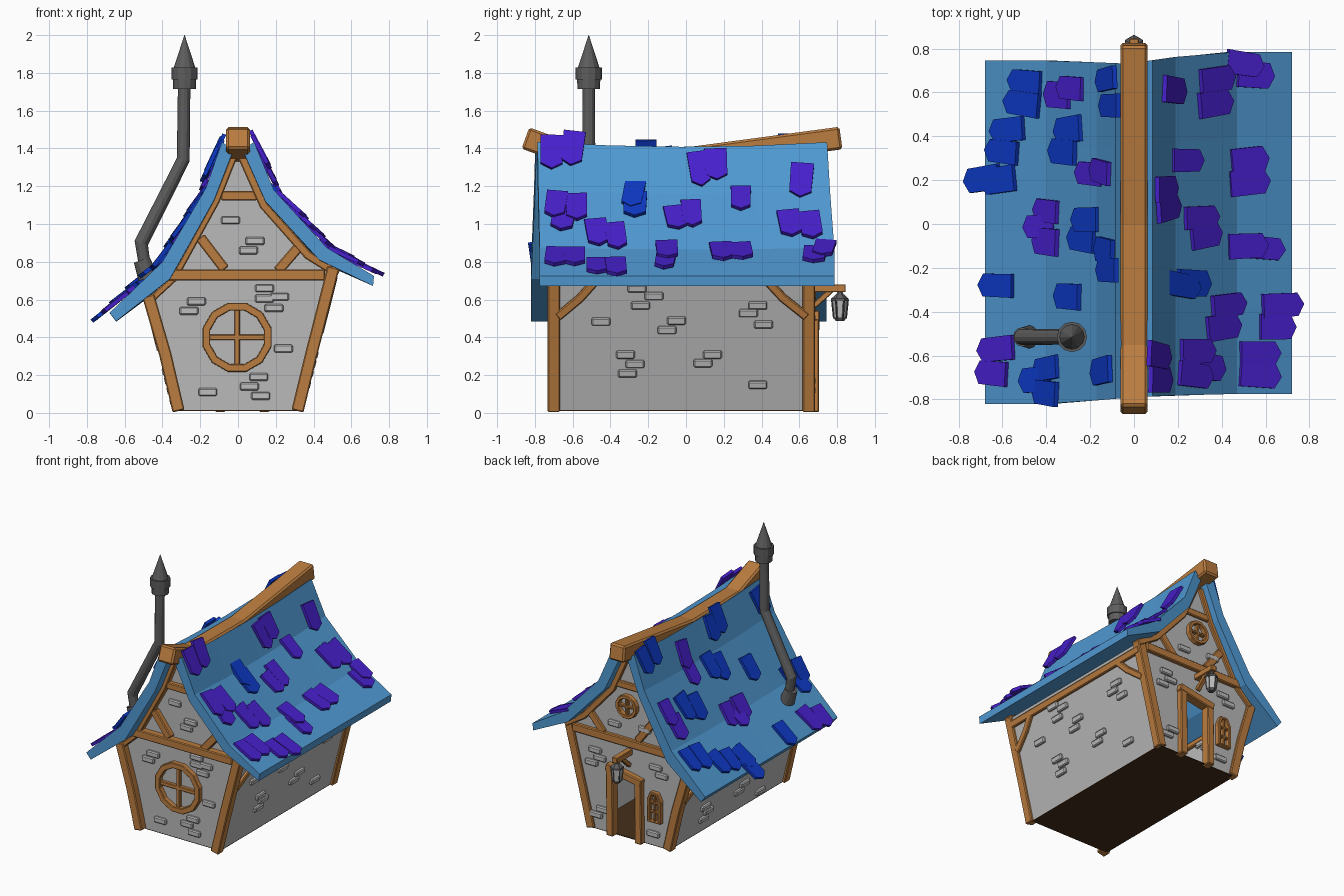
import bpy, bmesh, math, random
from mathutils import Vector, Matrix

if "Cube" in bpy.data.objects:
    bpy.data.objects.remove(bpy.data.objects["Cube"])
random.seed(4)

def mat(name, *c):
    m = bpy.data.materials.new(name)
    m.diffuse_color = (*c, 1)
    m.use_nodes = True
    m.node_tree.nodes["Principled BSDF"].inputs["Base Color"].default_value = m.diffuse_color
    return m

ROOF = mat("roof blue", .08, .32, .65)
PURPLE = mat("tile purple", .062, .014, .60)
BLUE = mat("tile blue", .004, .04, .55)
WOOD = mat("wood", .50, .205, .05)
WALL = mat("plaster grey", .49, .49, .49)
BRICK = mat("brick grey", .52, .52, .52)
IRON = mat("iron grey", .11, .11, .11)
FLOOR = mat("floor brown", .06, .028, .010)

def finish(name, bm, m, bevel=0):
    bmesh.ops.recalc_face_normals(bm, faces=bm.faces)
    me = bpy.data.meshes.new(name)
    bm.to_mesh(me)
    bm.free()
    me.materials.append(m)
    ob = bpy.data.objects.new(name, me)
    bpy.context.collection.objects.link(ob)
    if bevel:
        b = ob.modifiers.new("bevel", 'BEVEL')
        b.width, b.segments = bevel, 1
    return ob

def loft(bm, rings, closed=False):
    rs = [[bm.verts.new(p) for p in r] for r in rings]
    k = len(rs[0])
    for a, b in zip(rs, rs[1:] + rs[:1] if closed else rs[1:]):
        for i in range(k):
            bm.faces.new((a[i], a[(i + 1) % k], b[(i + 1) % k], b[i]))
    if not closed:
        bm.faces.new(rs[0])
        bm.faces.new(rs[-1])

def sweep(bm, pts, n, w, d, closed=False):
    """Rectangular timber along a path; n is the direction of its depth d."""
    pts, n, k, rings = [Vector(p) for p in pts], Vector(n).normalized(), len(pts), []
    for i, p in enumerate(pts):
        a = pts[i - 1] if closed or i else p
        b = pts[(i + 1) % k] if closed or i < k - 1 else p
        s, m = (b - a).normalized().cross(n) * w / 2, n * d / 2
        rings.append([p + s + m, p - s + m, p - s - m, p + s - m])
    loft(bm, rings, closed)

def round_path(x, y, z, r, n=12):
    return [(x + r * math.cos(2 * math.pi * (i + .5) / n), y, z + r * math.sin(2 * math.pi * (i + .5) / n)) for i in range(n)]

def pipe(bm, path, n=12):
    """Round sections through (point, radius) pairs."""
    ps, rings = [Vector(p) for p, r in path], []
    for i, (p, r) in enumerate(path):
        t = (ps[min(i + 1, len(ps) - 1)] - ps[max(i - 1, 0)]).normalized()
        u = Vector((0, 1, 0))
        v = t.cross(u)
        rings.append([ps[i] + r * (u * math.cos(a) + v * math.sin(a)) for a in [2 * math.pi * j / n for j in range(n)]])
    loft(bm, rings)

def wall_x(z):
    return .33 + .252 * (z - .015)

# Walls: open-topped shell, back wall notched for the doorway
YF, YB = -.68, .665
prof = [(.33, .015), (wall_x(.75), .75), (.40, .83), (.19, 1.07), (0, 1.4),
        (-.13, 1.12), (-.37, .70), (wall_x(.6) * -1, .6), (-.33, .015)]
door = [(-.07, .015), (-.07, .44), (.12, .48), (.12, .015)]
bm = bmesh.new()
bm.faces.new([bm.verts.new((x, YF, z)) for x, z in prof])
bm.faces.new([bm.verts.new((x, YB, z)) for x, z in prof + door])
for a, b in ((prof[0], prof[1]), (prof[-1], prof[-2])):
    bm.faces.new([bm.verts.new((p[0], y, p[1])) for p, y in ((a, YF), (b, YF), (b, YB), (a, YB))])
finish("walls", bm, WALL)

# Floor
bm = bmesh.new()
loft(bm, [[(x, y, z) for x, y in ((-.33, YF), (.33, YF), (.33, YB), (-.33, YB))] for z in (.01, .016)])
finish("floor", bm, FLOOR)

# Roof slopes: curved slabs, the left one reaching lower
def sag(x, y):
    return .03 * max(0, 1 - (y / .78) ** 2) * max(0, 1 - abs(x) / .7)

UP = {-1: [(-.085, 1.435), (-.17, 1.19), (-.40, .80), (-.68, .53)],
      1: [(.085, 1.435), (.19, 1.18), (.47, .875), (.72, .725)]}
LOW = {-1: [(-.025, 1.39), (-.125, 1.13), (-.36, .71), (-.645, .485)],
       1: [(.025, 1.39), (.145, 1.12), (.43, .81), (.715, .672)]}
ENDS = {-1: (-.79, .73, -.82, .745), 1: (-.79, .735, -.775, .785)}
for s, name in ((-1, "roof_left"), (1, "roof_right")):
    bm = bmesh.new()
    r0, r1, e0, e1 = ENDS[s]
    rings = []
    for f in (0, .25, .5, .75, 1):
        ring = []
        for x, z in UP[s] + LOW[s][::-1]:
            k = min(1, abs(x) / .35)
            y = (r0 + (e0 - r0) * k) * (1 - f) + (r1 + (e1 - r1) * k) * f
            ring.append((x, y, z - sag(x, y)))
        rings.append(ring)
    loft(bm, rings)
    finish(name, bm, ROOF)

# Roof tiles: pointed plates laid on the slope at (x, y)
def tile(bm, x, y):
    s = 1 if x > 0 else -1
    x -= s * .012
    pts = UP[s]
    i = 0 if abs(x) < abs(pts[1][0]) else 1 if abs(x) < abs(pts[2][0]) else 2
    (xa, za), (xb, zb) = pts[i], pts[i + 1]
    down = Vector((xb - xa, 0, zb - za)).normalized()
    side = Vector((0, 1, 0))
    n = down.cross(side) * s                      # outward from the slope
    c = Vector((x, y, za + (zb - za) * (x - xa) / (xb - xa) - sag(x, y)))
    rot = Matrix.Rotation(random.uniform(-.15, .15), 3, n)
    w, l = random.uniform(.105, .125) / 2, random.uniform(.175, .205) / 2
    lift = random.uniform(.008, .018)
    shape = [(-w, -l), (w, -l), (w * .95, l * .68), (0, l), (-w * .95, l * .68)]
    loft(bm, [[c + rot @ (side * a + down * b) + n * (h + lift + .010 * (b / l)) for a, b in shape] for h in (-.004, .018)])

left_blue = [(-.50, .65), (-.51, .55), (-.58, .43), (-.60, .33), (-.30, .43), (-.32, .33), (-.12, .66),
             (-.11, .54), (-.62, .20), (-.69, .205), (-.22, .02), (-.24, -.07), (-.13, -.12), (-.12, -.21),
             (-.63, -.28), (-.30, -.33), (-.40, -.66), (-.45, -.71), (-.40, -.77), (-.14, -.67)]
left_purple = [(-.29, .62), (-.35, .59), (-.15, .24), (-.20, .23), (-.40, .06), (-.43, -.01), (-.40, -.08),
               (-.63, -.57), (-.65, -.68)]
right_blue = [(.22, -.28), (.27, -.27)]
right_purple = [(.18, .61), (.51, .73), (.56, .68), (.38, .66), (.37, .55), (.24, .29), (.53, .29), (.53, .19),
                (.14, .16), (.15, .07), (.31, .03), (.33, -.05), (.52, -.10), (.60, -.11), (.43, -.37),
                (.41, -.47), (.68, -.37), (.66, -.47), (.29, -.58), (.28, -.69), (.34, -.65), (.58, -.59),
                (.58, -.69), (.11, -.60), (.12, -.71)]
for name, spots, m in (("blue_tiles", left_blue + right_blue, BLUE), ("purple_tiles", left_purple + right_purple, PURPLE)):
    bm = bmesh.new()
    for x, y in spots:
        tile(bm, x, y)
    finish(name, bm, m)

# Ridge beam
bm = bmesh.new()
sweep(bm, [(0, -.85, 1.455), (0, -.56, 1.35), (0, 0, 1.345), (0, .82, 1.455)], (1, 0, 0), .12, .125)
finish("ridge_beam", bm, WOOD, .012)

# Timber frame
Y = (0, 1, 0)
bm = bmesh.new()
for y in (-.70, .65):
    o = y + (.012 if y > 0 else 0)
    sweep(bm, [(.315, y, .01), (.385, y, .30), (.505, y, .77)], Y, .065, .065)
    sweep(bm, [(-.315, y, .01), (-.385, y, .31), (-.475, y, .62)], Y, .065, .065)
    sweep(bm, [(-.40, o, .73), (.46, o, .73)], Y, .06, .06)
    sweep(bm, [(-.20, o, .93), (-.07, o, .76)], Y, .055, .045)
    sweep(bm, [(.34, o, .90), (.21, o, .75)], Y, .055, .045)
    sweep(bm, [(-.09, o, 1.15), (.10, o, 1.15)], Y, .05, .04)
    sweep(bm, [(.02, o, 1.36), (.135, o, 1.10), (.37, o, .835), (.53, o, .735)], Y, .045, .05)
    sweep(bm, [(-.02, o, 1.36), (-.115, o, 1.12), (-.34, o, .71), (-.46, o, .60)], Y, .035, .05)
finish("corner_posts_and_gable_beams", bm, WOOD, .006)

bm = bmesh.new()
for s, top in ((1, .70), (-1, .57)):
    n = (s, 0, -.252)
    for ya, yb in ((-.68, -.48), (.64, .43)):
        sweep(bm, [(s * wall_x(z), y, z) for y, z in ((ya, top - .19), ((ya * .4 + yb * .6), top - .09), (yb, top))], n, .045, .04)
    sweep(bm, [(s * wall_x(top), YF, top), (s * wall_x(top), YB, top)], n, .05, .04)
finish("side_braces", bm, WOOD, .006)

# Windows: round front, round back gable, arched back
bm = bmesh.new()
for x, y, z, r, w in ((-.005, -.69, .40, .168, .042), (.01, .675, 1.0, .075, .026)):
    sweep(bm, round_path(x, y, z, r), Y, w, .05, True)
    sweep(bm, [(x - r, y, z), (x + r, y, z)], Y, w * .7, .03)
    sweep(bm, [(x, y, z - r), (x, y, z + r)], Y, w * .7, .03)
sweep(bm, [(-.265, .675, .20), (-.175, .675, .20), (-.175, .675, .36), (-.195, .675, .41),
           (-.24, .675, .41), (-.265, .675, .36)], Y, .024, .045, True)
sweep(bm, [(-.22, .675, .2), (-.22, .675, .41)], Y, .016, .03)
for z in (.27, .34):
    sweep(bm, [(-.265, .675, z), (-.175, .675, z)], Y, .016, .03)
finish("window_frames", bm, WOOD, .004)

# Door frame
bm = bmesh.new()
sweep(bm, [(.14, .67, .005), (.145, .67, .50)], Y, .055, .07)
sweep(bm, [(-.095, .67, .005), (-.09, .67, .46)], Y, .055, .07)
sweep(bm, [(-.12, .67, .46), (.175, .67, .515)], Y, .055, .075)
finish("door_frame", bm, WOOD, .006)

# Lantern on its bracket
bm = bmesh.new()
sweep(bm, [(0, .66, .66), (0, .845, .66)], (1, 0, 0), .042, .045)
sweep(bm, [(0, .67, .56), (0, .77, .65)], (1, 0, 0), .03, .03)
finish("lantern_bracket", bm, WOOD, .004)
bm = bmesh.new()
L = lambda z: (0, .815, z)
pipe(bm, [(L(.592), .048), (L(.605), .046), (L(.63), .018), (L(.65), .008)], 6)
pipe(bm, [(L(.486), .022), (L(.505), .034)], 6)
for i in range(6):
    a = i * math.pi / 3
    c, s = math.sin(a), math.cos(a)
    pipe(bm, [((.032 * c, .815 + .032 * s, .50), .005), ((.042 * c, .815 + .042 * s, .595), .005)], 4)
finish("lantern_frame", bm, IRON)
bm = bmesh.new()
pipe(bm, [(L(.503), .031), (L(.595), .041)], 6)
finish("lantern_glass", bm, BRICK)

# Chimney pipe with collar and pointed cap
bm = bmesh.new()
C = lambda x, z: (x, -.515, z)
pipe(bm, [(C(-.485, .72), .03), (C(-.512, .90), .037), (C(-.29, 1.34), .035), (C(-.285, 1.74), .033)])
pipe(bm, [(C(-.475, .715), .054), (C(-.51, .81), .044)])
pipe(bm, [(C(-.283, 1.715), .06), (C(-.283, 1.79), .062)])
pipe(bm, [(C(-.283, 1.765), .069), (C(-.283, 1.828), .069)])
pipe(bm, [(C(-.283, 1.825), .058), (C(-.283, 2.0), .001)])
finish("chimney", bm, IRON)

# Raised bricks on each wall
front = [(-.22, .59), (-.26, .54), (.14, .66), (.22, .615), (.14, .605), (.19, .555), (.24, .34), (.11, .19),
         (.06, .14), (.12, .09), (-.16, .11), (-.04, 1.02), (.09, .91), (.055, .86)]
back = [(.28, .60), (.24, .55), (.31, .50), (.27, .12), (.22, .17), (-.22, .60), (-.27, .55), (-.20, .10), (-.13, .86), (.12, .84)]
side = [(-.45, .485), (-.26, .66), (-.17, .62), (-.24, .57), (-.05, .49), (-.10, .44), (-.32, .31), (-.27, .26),
        (-.31, .21), (.14, .31), (.09, .265), (.38, .57), (.33, .53), (.41, .47), (.38, .15)]
bm = bmesh.new()
for spots, y in ((front, YF), (back, YB)):
    for x, z in spots:
        sweep(bm, [(x - .05, y, z), (x + .05, y, z)], Y, .042, .04)
for s in (1, -1):
    for y, z in side:
        z -= 0 if s > 0 else .09
        sweep(bm, [(s * wall_x(z), s * y - .05, z), (s * wall_x(z), s * y + .05, z)], (s, 0, -.252), .042, .04)
finish("bricks", bm, BRICK, .007)
